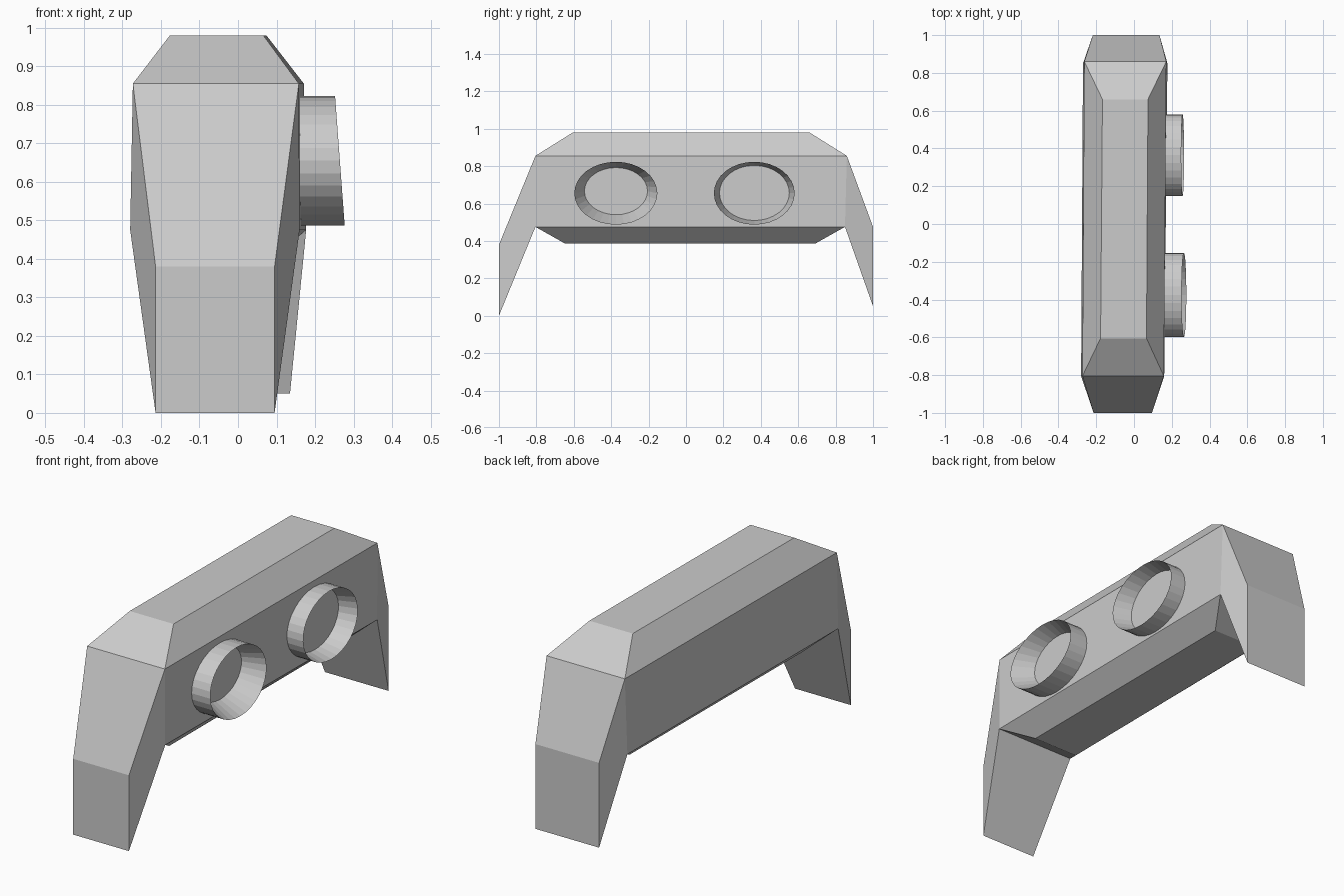
import bpy
import bmesh
from math import cos, sin, tau

cube = bpy.data.objects.get("Cube")
if cube:
    bpy.data.objects.remove(cube, do_unlink=True)

grey = bpy.data.materials.new("plain grey")
grey.use_nodes = True
colour = (0.6, 0.6, 0.6, 1)
grey.diffuse_color = colour
grey.node_tree.nodes["Principled BSDF"].inputs["Base Color"].default_value = colour


def finish(bm, name):
    """Turn a closed bmesh into a flat shaded object."""
    bmesh.ops.recalc_face_normals(bm, faces=bm.faces)
    mesh = bpy.data.meshes.new(name)
    bm.to_mesh(mesh)
    bm.free()
    mesh.materials.append(grey)
    obj = bpy.data.objects.new(name, mesh)
    bpy.context.collection.objects.link(obj)
    return obj


def edge(bm, x0, x1, y, z):
    return [bm.verts.new((x0, y, z)), bm.verts.new((x1, y, z))]


def level(bm, z, front, back):
    """Four corners in turn; front and back are (x0, x1, y)."""
    a, b = edge(bm, *front, z)
    d, c = edge(bm, *back, z)
    return [a, b, c, d]


# Housing: a long box with chamfered top and bottom
bm = bmesh.new()
bottom = level(bm, 0.385, (-0.18, 0.07, -0.645), (-0.17, 0.075, 0.69))
lower = level(bm, 0.475, (-0.28, 0.16, -0.805), (-0.27, 0.177, 0.85))
upper = level(bm, 0.855, (-0.273, 0.158, -0.805), (-0.263, 0.171, 0.86))
top = level(bm, 0.98, (-0.177, 0.066, -0.605), (-0.167, 0.074, 0.66))
bm.faces.new(bottom)
bm.faces.new(top)
for r0, r1 in ((bottom, lower), (lower, upper), (upper, top)):
    for i in range(4):
        j = (i + 1) % 4
        if r0 is lower and i in (0, 2):
            continue  # the legs close these ends
        bm.faces.new((r0[i], r0[j], r1[j], r1[i]))


def leg(i, j, x0, x1, y, knee_z, toe_z):
    """Wedge leg growing from the end of the housing between corners i and j."""
    knee = edge(bm, x0, x1, y, knee_z)
    toe = edge(bm, x0, x1, y, toe_z)
    up, low = (upper[i], upper[j]), (lower[i], lower[j])
    for p, q in ((up, knee), (knee, toe), (toe, low)):
        bm.faces.new((p[0], p[1], q[1], q[0]))
    for s in (0, 1):
        bm.faces.new((up[s], knee[s], toe[s], low[s]))


leg(0, 1, -0.214, 0.095, -1.0, 0.38, 0.0)
leg(3, 2, -0.218, 0.135, 1.0, 0.475, 0.05)
finish(bm, "housing_with_legs")


def hood(name, y, z, outer, inner, rim_top, rim_bottom):
    """Oval collar: straight outer wall, funnel inside, slanted sharp rim."""
    bm = bmesh.new()
    base, n = 0.155, 32
    rings = []
    for (ry, rz, cy, cz), is_rim in ((outer + (y, z), False),
                                     (outer + (y, z), True), (inner, False)):
        ring = []
        for k in range(n):
            c, s = cos(tau * k / n), sin(tau * k / n)
            x = base
            if is_rim:
                x = rim_bottom + (rim_top - rim_bottom) * (s + 1) / 2
            ring.append(bm.verts.new((x, cy + ry * c, cz + rz * s)))
        rings.append(ring)
    for a in range(3):
        r0, r1 = rings[a], rings[(a + 1) % 3]
        for k in range(n):
            m = (k + 1) % n
            bm.faces.new((r0[k], r0[m], r1[m], r1[k]))
    finish(bm, name)


# Two collars on the left side
hood("front_collar", -0.375, 0.655, (0.222, 0.168), (0.165, 0.123, -0.375, 0.667), 0.252, 0.277)
hood("back_collar", 0.365, 0.655, (0.216, 0.168), (0.182, 0.144, 0.365, 0.657), 0.25, 0.265)
